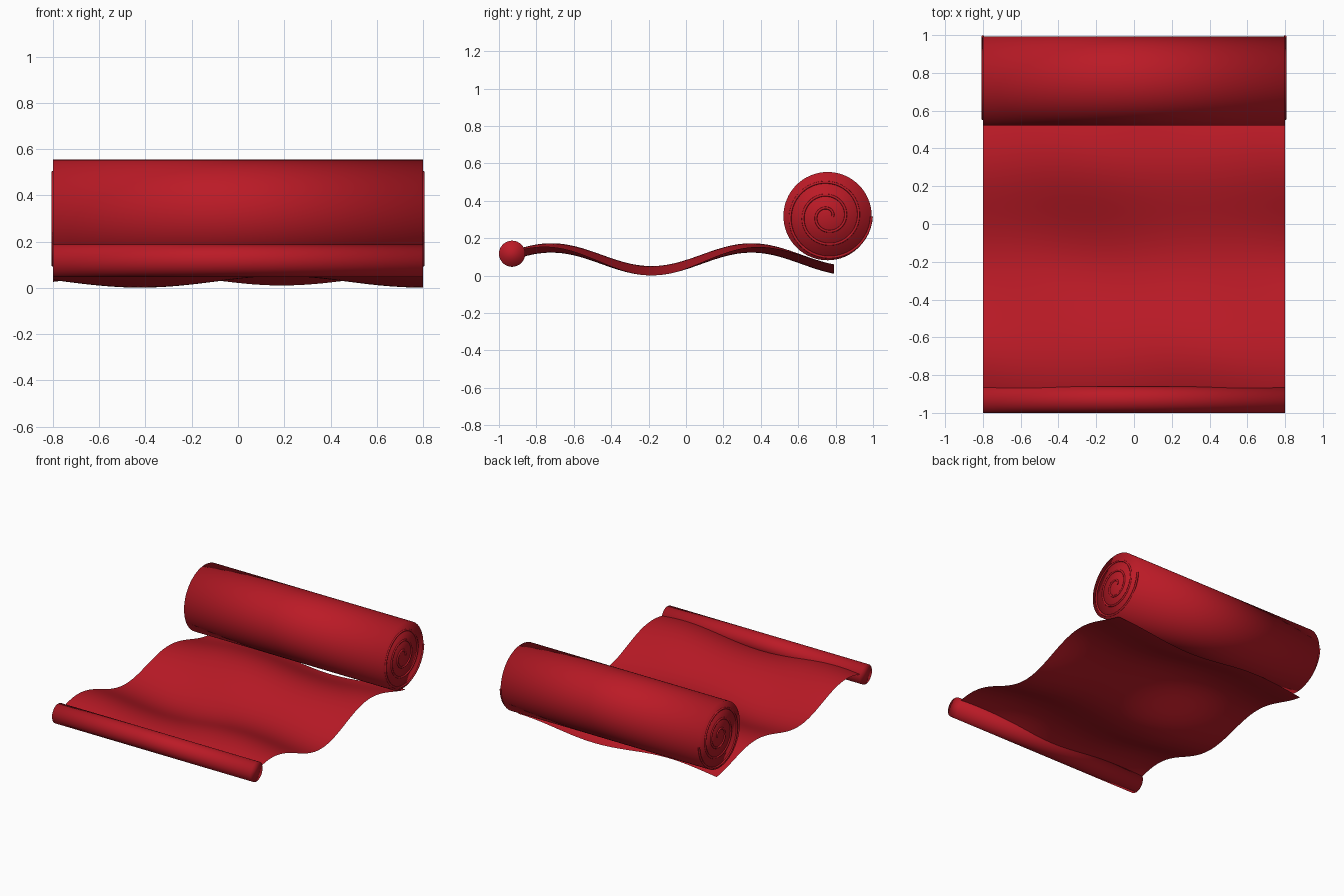
import bpy, bmesh, math
from math import pi, cos, sin

if "Cube" in bpy.data.objects:
    bpy.data.objects.remove(bpy.data.objects["Cube"])

HALF_WIDTH = 0.8


def material(name, color):
    m = bpy.data.materials.new(name)
    m.diffuse_color = (*color, 1)
    m.use_nodes = True
    m.node_tree.nodes["Principled BSDF"].inputs["Base Color"].default_value = m.diffuse_color
    return m


red = material("red cloth", (0.497, 0.0103, 0.0194))


def smooth(obj):
    for p in obj.data.polygons:
        p.use_smooth = True


def roll(name, y, z, radius, sides):
    # Solid roll, softly shaded right over its ends
    bpy.ops.mesh.primitive_cylinder_add(vertices=sides, radius=radius, depth=2 * HALF_WIDTH,
                                        location=(0, y, z), rotation=(0, pi / 2, 0))
    obj = bpy.context.object
    obj.name = name
    obj.data.materials.append(red)
    smooth(obj)


def spiral(name, x, y, z):
    # Round cord winding outwards over the end of the large roll
    curve = bpy.data.curves.new(name, 'CURVE')
    curve.dimensions = '3D'
    curve.bevel_depth = 0.007
    curve.bevel_resolution = 2
    curve.use_fill_caps = True
    steps, turns = 144, 3
    line = curve.splines.new('POLY')
    line.points.add(steps)
    for i, p in enumerate(line.points):
        a = 2 * pi * turns * i / steps
        r = 0.027 + 0.208 * i / steps
        p.co = (x, y + r * cos(a), z + r * sin(a), 1)
    curve.materials.append(red)
    bpy.context.collection.objects.link(bpy.data.objects.new(name, curve))


def sheet_height(x, y):
    # Main waves along the length plus a slanted ripple
    wave = 0.061 * cos(2 * pi * (y - 0.35) / 1.07)
    ripple = 0.025 * cos(2 * pi * ((x - 0.8) / 1.22 + (y + 0.19) / 1.96))
    return 0.087 + wave - ripple


# Unrolled wavy sheet
bm = bmesh.new()
bmesh.ops.create_grid(bm, x_segments=48, y_segments=64, size=1)
for v in bm.verts:
    v.co.x *= HALF_WIDTH
    v.co.y = -0.07 + 0.86 * v.co.y
    v.co.z = sheet_height(v.co.x, v.co.y)
mesh = bpy.data.meshes.new("sheet")
bm.to_mesh(mesh)
bm.free()
mesh.materials.append(red)
sheet = bpy.data.objects.new("sheet", mesh)
bpy.context.collection.objects.link(sheet)
smooth(sheet)

# Rolled ends
roll("large_roll", 0.757, 0.318, 0.236, 64)
roll("front_roll", -0.93, 0.117, 0.07, 32)

# Spiral edges on both ends of the large roll
for side, x in (("right", HALF_WIDTH), ("left", -HALF_WIDTH)):
    spiral(side + "_spiral", x, 0.757, 0.316)
